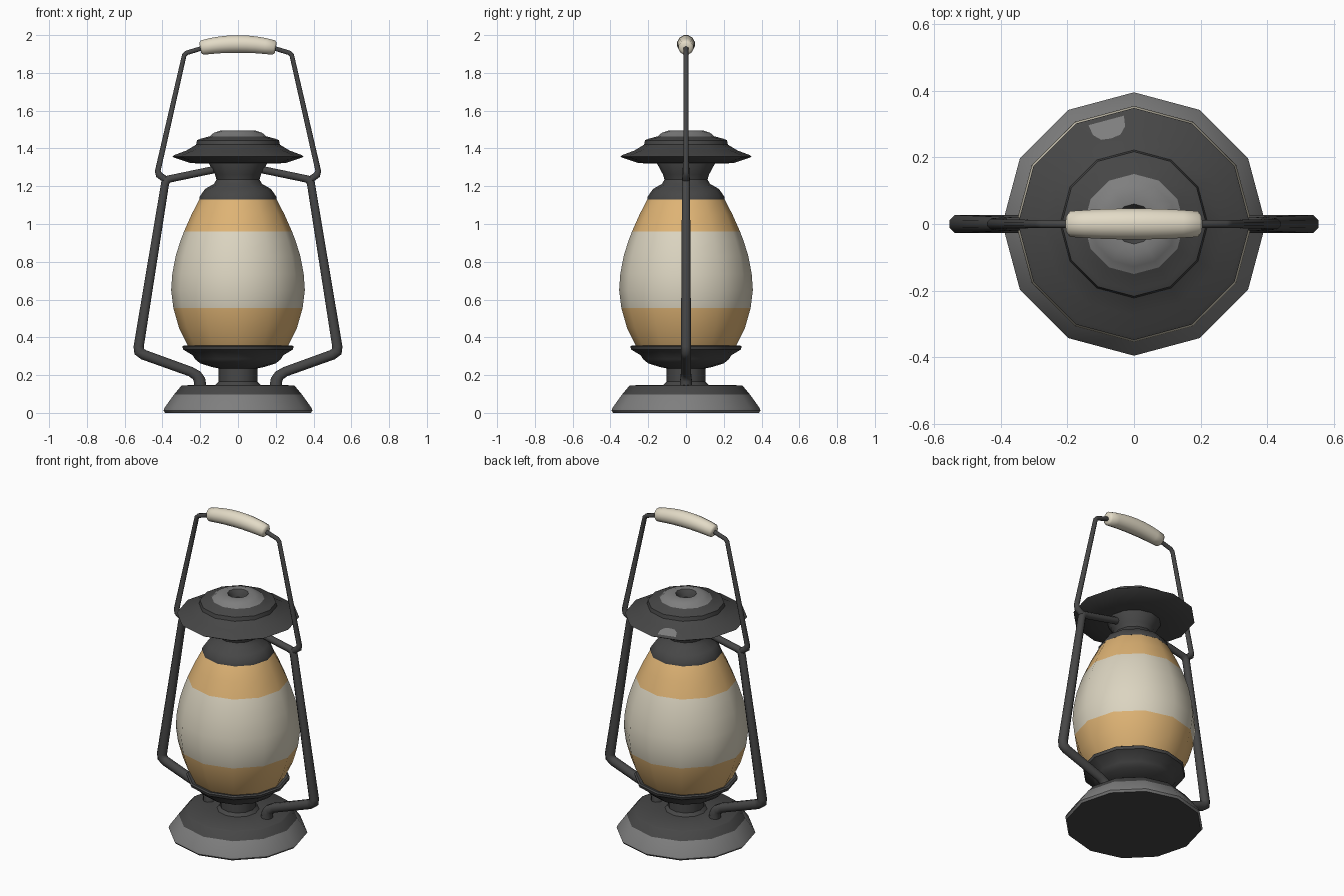
import bpy, math
from mathutils import Vector

if "Cube" in bpy.data.objects:
    bpy.data.objects.remove(bpy.data.objects["Cube"])


def material(name, rgb):
    m = bpy.data.materials.new(name)
    m.diffuse_color = (*rgb, 1)
    m.use_nodes = True
    m.node_tree.nodes["Principled BSDF"].inputs["Base Color"].default_value = m.diffuse_color
    return m


DARK = material("dark iron", (0.062, 0.062, 0.062))
GREY = material("worn grey iron", (0.21, 0.21, 0.21))
GLASS = material("cream glass", (0.71, 0.66, 0.53))
AMBER = material("amber glass", (0.73, 0.45, 0.175))
IVORY = material("ivory grip", (0.77, 0.71, 0.57))


def make(name, verts, faces, mats, rule=None, angle=38):
    me = bpy.data.meshes.new(name)
    me.from_pydata(verts, [], faces)
    for m in mats:
        me.materials.append(m)
    for p in me.polygons:
        p.use_smooth = True
        if rule:
            p.material_index = rule(p.center)
    me.update()
    me.set_sharp_from_angle(angle=math.radians(angle))
    ob = bpy.data.objects.new(name, me)
    bpy.context.collection.objects.link(ob)
    return ob


def skin(rings, n):
    """Quads between successive rings, capped at both ends."""
    faces = [(i * n + j, i * n + (j + 1) % n, (i + 1) * n + (j + 1) % n, (i + 1) * n + j)
             for i in range(rings - 1) for j in range(n)]
    faces.append(tuple(reversed(range(n))))
    faces.append(tuple(range((rings - 1) * n, rings * n)))
    return faces


def lathe(name, profile, mats, rule=None, n=12, angle=38):
    verts = [(r * math.cos(math.tau * j / n), r * math.sin(math.tau * j / n), z)
             for r, z in profile for j in range(n)]
    return make(name, verts, skin(len(profile), n), mats, rule, angle)


def tube(name, path, mat, n=8, side=1):
    """Mitred tube along (x, z, radius) points in the y = 0 plane."""
    pts = [Vector((x * side, z)) for x, z, r in path]
    verts = []
    for i, p in enumerate(pts):
        a = (p - pts[i - 1]).normalized() if i else (pts[1] - p).normalized()
        b = (pts[i + 1] - p).normalized() if i < len(pts) - 1 else a
        t = (a + b).normalized()
        nrm = Vector((-t.y, t.x)) / max(0.5, t.dot(a))
        r = path[i][2]
        for j in range(n):
            w = math.tau * (j + 0.5) / n
            c, s = r * math.cos(w), r * math.sin(w)
            verts.append((p.x + nrm.x * c, -s, p.y + nrm.y * c))
    faces = [tuple(reversed(f)) for f in skin(len(path), n)]
    ob = make(name, verts, faces, [mat], angle=50)
    # consistent outward normals
    import bmesh
    bm = bmesh.new()
    bm.from_mesh(ob.data)
    bmesh.ops.recalc_face_normals(bm, faces=bm.faces)
    bm.to_mesh(ob.data)
    bm.free()
    return ob


# Base foot with a worn lower band
lathe("base", [(0.385, 0), (0.395, 0.012), (0.388, 0.028), (0.338, 0.098), (0.303, 0.14),
               (0.295, 0.146), (0.12, 0.148), (0.102, 0.165), (0.102, 0.25)],
      [DARK, GREY], lambda c: int(0.001 < c.z < 0.095))

# Bowl under the globe
lathe("bowl", [(0.10, 0.235), (0.135, 0.242), (0.20, 0.262), (0.228, 0.285), (0.24, 0.305),
               (0.29, 0.335), (0.295, 0.352), (0.285, 0.358), (0.24, 0.345)], [DARK])

# Globe with amber bands at top and bottom
lathe("globe", [(0.25, 0.33), (0.268, 0.36), (0.312, 0.45), (0.342, 0.555), (0.354, 0.65),
                (0.348, 0.735), (0.33, 0.83), (0.305, 0.91), (0.286, 0.96), (0.246, 1.05),
                (0.202, 1.135), (0.19, 1.15)],
      [GLASS, AMBER], lambda c: int(c.z < 0.553 or c.z > 0.96))

# Collar and flared chimney
lathe("collar", [(0.19, 1.128), (0.205, 1.13), (0.203, 1.145), (0.175, 1.185), (0.128, 1.212),
                 (0.114, 1.235), (0.122, 1.262), (0.156, 1.325), (0.156, 1.34)], [DARK])

# Hood with a worn cap and a vent hole
lathe("hood", [(0.14, 1.32), (0.25, 1.322), (0.335, 1.35), (0.348, 1.358), (0.335, 1.366),
               (0.275, 1.388), (0.222, 1.42), (0.217, 1.443), (0.20, 1.451), (0.15, 1.464),
               (0.128, 1.483), (0.09, 1.495), (0.06, 1.493), (0.046, 1.475), (0.04, 1.45)],
      [DARK, GREY], lambda c: int(c.z > 1.464 and math.hypot(c.x, c.y) > 0.054))

# Worn spot on the rear of the hood, a thin plate following the slope
ang = math.radians(105)
spot = []
for u, r in [(-0.055, 0.333), (0.055, 0.333), (0.05, 0.30), (0.03, 0.279),
             (0, 0.275), (-0.03, 0.279), (-0.05, 0.30)]:
    d = r * math.cos(math.radians(15))
    z = 1.366 + (0.335 - r) * 0.022 / 0.06 + 0.002
    spot.append((d * math.cos(ang) - u * math.sin(ang), d * math.sin(ang) + u * math.cos(ang), z))
make("hood_worn_spot", spot, [tuple(range(7))], [GREY])

for label, side in (("right", 1), ("left", -1)):
    # Side frame rising from the base to the chimney
    tube("frame_" + label,
         [(0.20, 0.135, 0.036), (0.204, 0.175, 0.033), (0.218, 0.198, 0.03),
          (0.25, 0.218, 0.028), (0.50, 0.308, 0.029), (0.523, 0.325, 0.029),
          (0.526, 0.35, 0.029), (0.386, 1.215, 0.023), (0.375, 1.235, 0.022),
          (0.352, 1.241, 0.021), (0.13, 1.287, 0.021)], DARK, side=side)
    # Bail wire
    tube("bail_" + label,
         [(0.37, 1.225, 0.02), (0.418, 1.26, 0.019), (0.425, 1.28, 0.016),
          (0.285, 1.892, 0.013), (0.272, 1.906, 0.013), (0.17, 1.937, 0.013)],
         DARK, side=side)

# Arched grip
grip = []
for i in range(9):
    x = -0.19 + 0.38 * i / 8
    k = (x / 0.19) ** 2
    grip.append((x, 1.953 - 0.019 * k, 0.048 - 0.008 * k))
grip = [(-0.2, 1.932, 0.028)] + grip + [(0.2, 1.932, 0.028)]
tube("grip", grip, IVORY, n=12)
